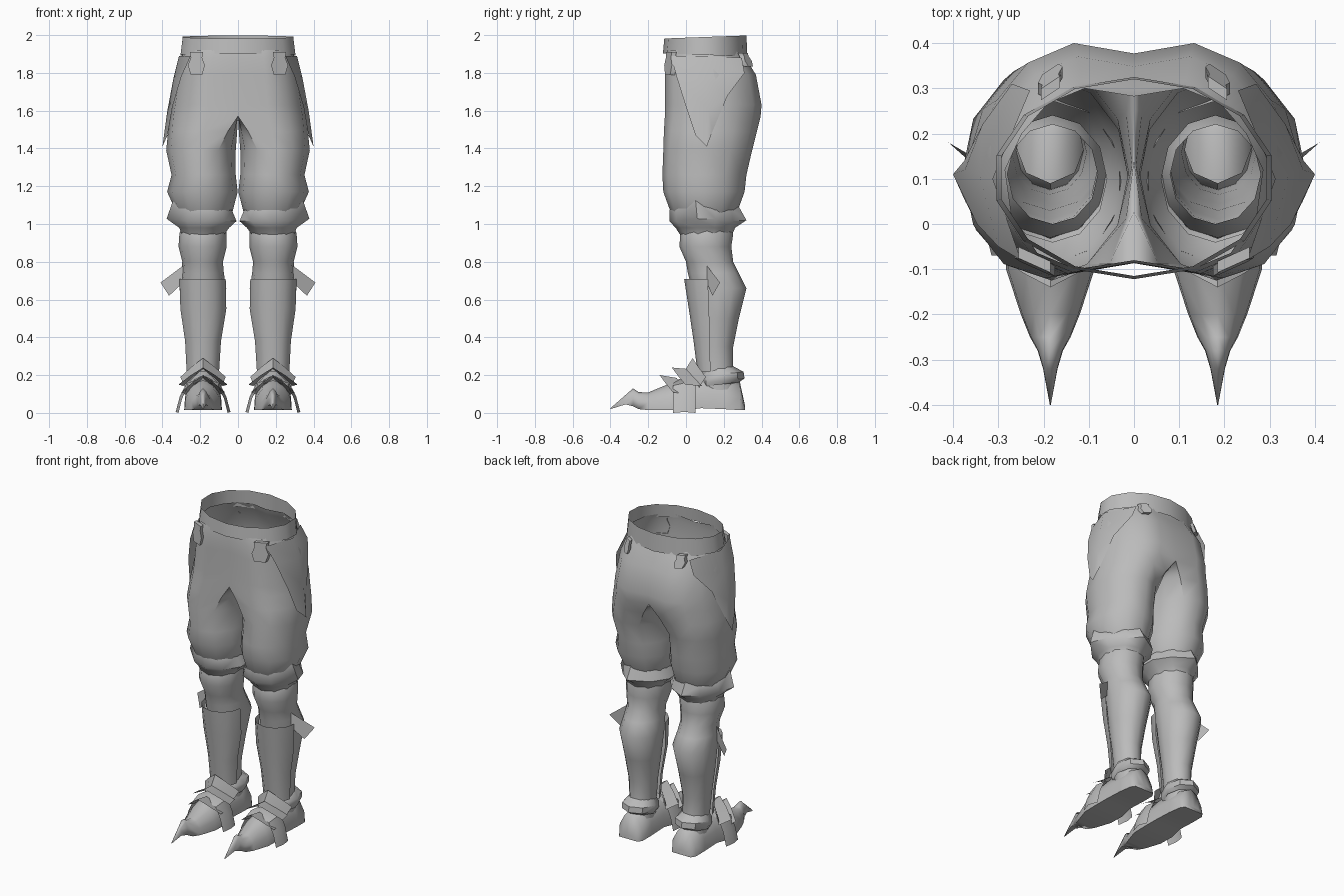
import bpy, math
from math import cos, sin, radians

cube = bpy.data.objects.get("Cube")
if cube:
    bpy.data.objects.remove(cube)

steel = bpy.data.materials.new("grey_steel")
steel.use_nodes = True
GREY = (0.5, 0.5, 0.5, 1)
steel.diffuse_color = GREY
steel.node_tree.nodes["Principled BSDF"].inputs["Base Color"].default_value = GREY

LEG_X = 0.185


def make(name, verts, faces, mirror=True, angle=40):
    mesh = bpy.data.meshes.new(name)
    mesh.from_pydata(verts, [], faces)
    mesh.materials.append(steel)
    obj = bpy.data.objects.new(name, mesh)
    bpy.context.collection.objects.link(obj)
    if mirror:
        mod = obj.modifiers.new("mirror", "MIRROR")
        mod.merge_threshold = 0.0005
    bpy.ops.object.select_all(action="DESELECT")
    obj.select_set(True)
    bpy.context.view_layer.objects.active = obj
    bpy.ops.object.shade_smooth_by_angle(angle=radians(angle))
    return obj


def loft(name, rings, closed=True, caps=(), drop=None, **kw):
    """Skin a list of equal-length rings; drop(face points) leaves holes."""
    n = len(rings[0])
    verts = [p for r in rings for p in r]
    faces = []
    for k in range(len(rings) - 1):
        for i in range(n if closed else n - 1):
            j = (i + 1) % n
            f = (k * n + i, (k + 1) * n + i, (k + 1) * n + j, k * n + j)
            if not (drop and drop([verts[v] for v in f])):
                faces.append(f)
    if "first" in caps:
        faces.append(tuple(range(n)))
    if "last" in caps:
        faces.append(tuple(range(len(verts) - n, len(verts)))[::-1])
    return make(name, verts, faces, **kw)


def oval(z, x0, x1, y0, y1, n=12, start=-120, sweep=360, tilt=0):
    steps = n if sweep == 360 else n - 1
    cx, cy, rx, ry = (x0 + x1) / 2, (y0 + y1) / 2, (x1 - x0) / 2, (y1 - y0) / 2
    pts = []
    for i in range(n):
        a = radians(start + sweep * i / steps)
        pts.append((cx + rx * cos(a), cy + ry * sin(a), z + tilt * sin(a)))
    return pts


# Belt: thin open band, slightly higher at the back
loft("belt", [oval(1.895, -0.312, 0.312, -0.122, 0.325, 14, -90, tilt=-0.008),
              oval(1.99, -0.30, 0.30, -0.115, 0.32, 14, -90, tilt=0.008)],
     mirror=False)

# Breeches: half pelvis outline blended into a round thigh
PELVIS = [(0, -.9), (.45, -1), (.75, -.82), (.95, -.4), (1, .1), (.87, .5),
          (.67, .83), (.38, 1), (0, .91), (0, .45), (0, 0), (0, -.45)]


def hip_ring(z, x0, x1, y0, y1, t):
    cy, ry = (y0 + y1) / 2, (y1 - y0) / 2
    return [(t * x1 * fx + (1 - t) * p[0], t * (cy + ry * fy) + (1 - t) * p[1], z)
            for (fx, fy), p in zip(PELVIS, oval(z, x0, x1, y0, y1))]


hips = [(1.92, 0, .285, -.10, .30, 1), (1.88, 0, .302, -.107, .315, 1),
        (1.79, 0, .325, -.11, .37, 1), (1.63, 0, .35, -.11, .40, 1),
        (1.57, 0, .36, -.112, .395, 1), (1.49, .008, .37, -.117, .375, .45),
        (1.39, .012, .38, -.12, .35, 0), (1.26, .012, .352, -.125, .32, 0),
        (1.17, .002, .375, -.12, .31, 0),
        (1.06, .03, .325, -.08, .27, 0), (1.00, .06, .30, -.04, .24, 0)]
loft("breeches", [hip_ring(*h) for h in hips],
     drop=lambda ps: all(abs(p[0]) < 1e-6 for p in ps))

# Pointed side guards with a central ridge
guard_rows = [[(.25, -.08, 1.89), (.312, .10, 1.89), (.23, .295, 1.88)],
              [(.30, -.05, 1.78), (.342, .11, 1.77), (.27, .31, 1.80)],
              [(.347, .00, 1.62), (.374, .12, 1.60), (.335, .22, 1.68)],
              [(.373, .05, 1.47), (.40, .11, 1.41), (.375, .14, 1.49)]]
loft("side_guard", guard_rows, closed=False)

# Strap ends hanging below the belt, front and back
STRAP = [(-.035, .01), (.035, .01), (.03, -.02), (.045, -.06), (.03, -.11), (-.03, -.11), (-.045, -.06), (-.03, -.02)]


def strap(name, x, y, lean, slope, scale):
    pts = [(x + u * scale, y + lean * u - slope * v, 1.90 + v * scale) for u, v in STRAP]
    n = len(pts)
    back = [(px, py + (0.025 if y < 0 else -0.025), pz) for px, py, pz in pts]
    sides = [(i, i + n, (i + 1) % n + n, (i + 1) % n) for i in range(n)]
    make(name, pts + back, [tuple(range(n))] + sides)


strap("front_strap", .22, -.092, .45, -.05, 1)
strap("back_strap", .185, .315, -.4, .25, .6)

# Flared knee cuff, with points at the outside and the back
cuff = [oval(1.075, .025, .33, -.088, .277, 10, -90),
        oval(1.015, 0, .338, -.088, .285, 10, -90),
        oval(.98, .04, .318, -.055, .26, 10, -90),
        oval(.945, .066, .304, -.032, .245, 10, -90)]
cuff[0][2] = (.342, .05, 1.13)
cuff[0][5] = (.19, .275, 1.10)
cuff[1][2] = (.378, .06, 1.028)
cuff[1][3] = (.345, .16, 1.025)
cuff[1][5] = (.19, .32, 1.02)
loft("knee_cuff", cuff, angle=50)

# Lower legs
legs = [(1.03, .08, .28, 0, .22), (.95, .06, .31, -.03, .25),
        (.88, .06, .315, -.035, .24), (.80, .08, .295, 0, .25),
        (.74, .075, .30, .01, .28), (.66, .062, .31, .03, .32),
        (.50, .085, .29, .045, .28), (.35, .105, .27, .065, .25),
        (.22, .112, .26, .075, .25), (.12, .11, .26, .08, .27)]
loft("lower_leg", [oval(*r) for r in legs])

# Shin plates over the front half
shins = [(.71, .065, .31, -.01, .24), (.55, .062, .305, .015, .23),
         (.38, .09, .28, .04, .21), (.22, .10, .272, .06, .2)]
loft("shin_plate", [oval(*r, n=7, start=-180, sweep=180) for r in shins],
     closed=False)

# Outer calf fins
make("calf_fin", [(.29, .11, .78), (.41, .18, .69), (.365, .14, .62), (.29, .11, .69)],
     [(0, 1, 2, 3)])

# Ankle cuffs
loft("ankle_cuff", [oval(.15, .10, .275, .08, .28, 8, -90, tilt=.012),
                    oval(.17, .085, .285, .07, .31, 8, -90, tilt=.012),
                    oval(.205, .085, .285, .07, .305, 8, -90, tilt=.012),
                    oval(.235, .11, .26, .09, .25, 8, -90, tilt=.012)])

# Shoes: arched sections from heel to upturned claw toe
ARCH = [(-1, 0), (-.95, .45), (-.55, .85), (0, 1), (.55, .85), (.95, .45), (1, 0)]
FLARED = [(-1, 0), (-.85, .45), (-.6, .85), (0, 1), (.6, .85), (.85, .45), (1, 0)]


def arch(y, w, top, bottom=.015, shape=ARCH):
    return [(LEG_X + u * w, y, bottom + v * (top - bottom)) for u, v in shape]


shoe = [(.312, .065, .04), (.285, .082, .165), (.20, .088, .19, .02), (.08, .088, .2, .025),
        (0, .10, .18), (-.10, .098, .15), (-.20, .065, .108),
        (-.25, .045, .11, .02), (-.28, .028, .13, .035), (-.32, .016, .095, .045),
        (-.40, .001, .025, .02)]
loft("shoe", [arch(*s) for s in shoe], caps=("first", "last"), angle=85)

# Instep band that flares to the ground
band = [(.05, .13, .185, 0), (-.01, .145, .185, .005), (-.07, .13, .17, 0)]
loft("instep_band", [arch(*b, shape=FLARED) for b in band], closed=False)


# Overlapping pointed plates on the instep, wings swept out to the sides
def chevron(name, y, z, w, drop, length, fall):
    front = [(-w, y + .07, z - drop), (-w * .5, y + .03, z - drop * .45), (0, y, z),
             (w * .5, y + .03, z - drop * .45), (w, y + .07, z - drop)]
    rear = [(x * .8, py + length, pz - fall) for x, py, pz in front]
    shift = lambda row: [(LEG_X + x, py, pz) for x, py, pz in row]
    loft(name, [shift(front), shift(rear)], closed=False, angle=20)


chevron("toe_plate", -.14, .20, .115, .09, .09, .015)
chevron("middle_plate", -.075, .24, .13, .09, .09, .008)
chevron("upper_plate", .035, .29, .12, .10, -.035, .055)
